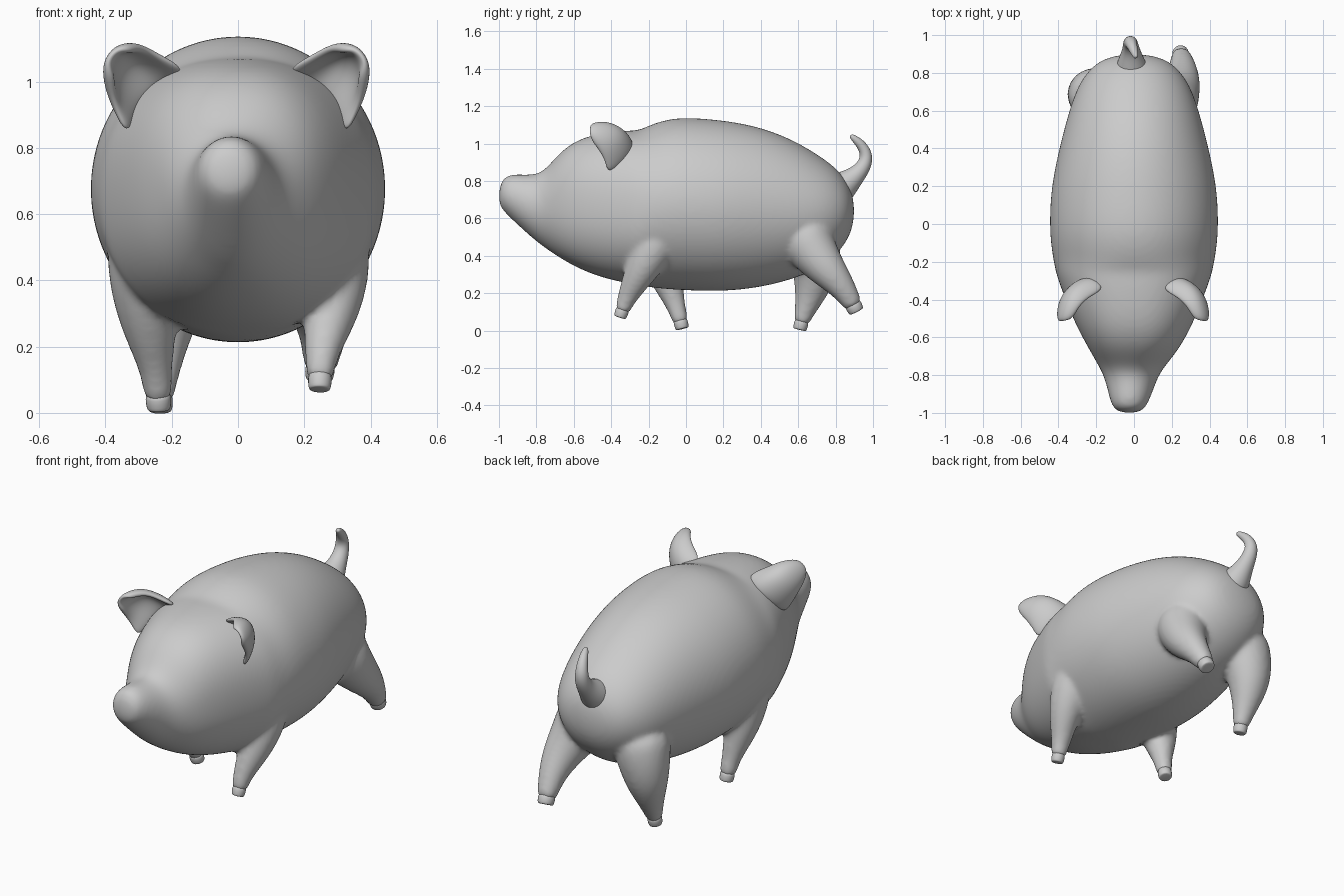
import bpy, bmesh
from math import cos, sin, pi
from mathutils import Vector

if "Cube" in bpy.data.objects:
    bpy.data.objects.remove(bpy.data.objects["Cube"])


def loft(bm, rings):
    """Bridge closed rings of points and cap both ends."""
    vr = [[bm.verts.new(p) for p in ring] for ring in rings]
    n = len(vr[0])
    for a, b in zip(vr, vr[1:]):
        for i in range(n):
            j = (i + 1) % n
            bm.faces.new((a[i], a[j], b[j], b[i]))
    bm.faces.new(vr[0][::-1])
    bm.faces.new(vr[-1])


def tube(bm, path, n=12):
    """Tapered tube along (x, y, z, radius) points."""
    pts = [Vector(p[:3]) for p in path]
    rings = []
    for i, p in enumerate(pts):
        t = (pts[min(i + 1, len(pts) - 1)] - pts[max(i - 1, 0)]).normalized()
        u = Vector((1, 0, 0))
        u = (u - t * u.dot(t)).normalized()
        v = t.cross(u)
        r = path[i][3]
        rings.append([p + u * r * cos(2 * pi * k / n) + v * r * sin(2 * pi * k / n)
                      for k in range(n)])
    loft(bm, rings)


def make(name, bm, levels=2):
    bmesh.ops.recalc_face_normals(bm, faces=bm.faces)
    me = bpy.data.meshes.new(name)
    bm.to_mesh(me)
    bm.free()
    for p in me.polygons:
        p.use_smooth = True
    ob = bpy.data.objects.new(name, me)
    bpy.context.collection.objects.link(ob)
    if levels:
        s = ob.modifiers.new("subsurf", 'SUBSURF')
        s.levels = s.render_levels = levels
    return ob


# Torso and head sections: y, top z, bottom z, half width, x shift
sections = [
    (-1.0, .75, .685, .03, -.025), (-.988, .795, .655, .07, -.025),
    (-.96, .832, .622, .094, -.025), (-.9, .838, .565, .115, -.02),
    (-.8, .83, .475, .145, -.015), (-.74, .873, .432, .185, -.01),
    (-.66, .972, .378, .24, 0), (-.55, 1.037, .318, .302, 0),
    (-.42, 1.062, .273, .357, 0), (-.3, 1.072, .249, .402, 0),
    (-.25, 1.072, .24, .417, 0), (-.18, 1.108, .227, .431, 0),
    (-.05, 1.146, .215, .45, 0), (.15, 1.132, .207, .445, 0),
    (.3, 1.111, .216, .42, 0), (.45, 1.073, .24, .385, 0),
    (.6, 1.007, .283, .345, 0), (.72, .932, .338, .303, 0),
    (.8, .873, .40, .253, 0), (.86, .80, .475, .19, 0),
    (.89, .73, .55, .11, 0), (.898, .67, .61, .03, 0)]
N = 32
bm = bmesh.new()
rings = []
for y, top, bot, w, cx in sections:
    e = .88 if -.7 < y < -.22 else 1    # squarer section across the head
    ring = []
    for k in range(N):
        c, s = cos(2 * pi * k / N), sin(2 * pi * k / N)
        px = abs(c) ** e * (1 if c > 0 else -1)
        pz = abs(s) ** e * (1 if s > 0 else -1)
        ring.append((cx + w * px, y, (top + bot) / 2 + (top - bot) / 2 * pz))
    rings.append(ring)
loft(bm, rings)

# Walking legs, flared where they enter the body
legs = {
    "front_right": [(.24, -.12, .56, .15), (.29, -.18, .44, .125), (.285, -.245, .31, .09),
                    (.255, -.305, .2, .06), (.248, -.335, .125, .044), (.247, -.345, .095, .04)],
    "front_left": [(-.24, -.17, .56, .15), (-.285, -.15, .44, .125), (-.272, -.105, .28, .095),
                   (-.25, -.06, .15, .055), (-.242, -.035, .07, .046), (-.24, -.026, .035, .043)],
    "back_right": [(.17, .62, .55, .17), (.215, .67, .43, .14), (.255, .76, .32, .105),
                   (.258, .835, .235, .075), (.25, .885, .155, .056), (.247, .9, .125, .05)],
    "back_left": [(-.17, .66, .55, .17), (-.215, .69, .42, .15), (-.238, .69, .28, .12),
                  (-.237, .655, .16, .075), (-.235, .625, .075, .05), (-.235, .614, .03, .043)],
}
for path in legs.values():
    tube(bm, path)

# Fuse torso and legs into one soft skin
body = make("body_with_legs", bm)
rm = body.modifiers.new("fuse", 'REMESH')
rm.mode = 'VOXEL'
rm.voxel_size = .013
rm.use_smooth_shade = True
sm = body.modifiers.new("soften", 'SMOOTH')
sm.factor = .5
sm.iterations = 10

# Hooves
for name, path in legs.items():
    a, b = Vector(path[-2][:3]), Vector(path[-1][:3])
    d = (b - a).normalized()
    r = path[-1][3]
    bm = bmesh.new()
    tube(bm, [(*(b + d * o), r * f) for o, f in
              ((-.03, .85), (-.01, .95), (.016, .9), (.025, .82), (.027, .7))])
    make(name + "_hoof", bm, 1)

# Curled tail
bm = bmesh.new()
tube(bm, [(-.01, .80, .74, .10), (-.015, .86, .79, .075), (-.015, .915, .835, .05),
          (-.018, .955, .885, .041), (-.02, .966, .935, .036), (-.012, .947, .982, .029),
          (.0, .915, 1.015, .023), (.008, .888, 1.037, .015), (.01, .88, 1.044, .008)])
make("tail", bm)

# Cupped ears, from the root row to the curled tip row
ear_rows = [
    [(.13, -.34, 1.03), (.22, -.27, 1.0), (.30, -.31, .92), (.32, -.42, .83)],
    [(.22, -.385, 1.075), (.31, -.325, 1.08), (.365, -.365, 1.0), (.35, -.43, .89)],
    [(.275, -.43, 1.105), (.345, -.42, 1.11), (.392, -.44, 1.03), (.37, -.455, .95)],
    [(.315, -.505, 1.095), (.355, -.515, 1.10), (.39, -.52, 1.06), (.372, -.505, 1.015)]]
for side, sx in (("right", 1), ("left", -1)):
    bm = bmesh.new()
    g = [[bm.verts.new((x * sx - (.01 if sx < 0 else 0), y, z)) for x, y, z in row]
         for row in ear_rows]
    for a, b in zip(g, g[1:]):
        for i in range(3):
            bm.faces.new((a[i], a[i + 1], b[i + 1], b[i]))
    ear = make("ear_" + side, bm, 0)
    so = ear.modifiers.new("thickness", 'SOLIDIFY')
    so.thickness = .035
    so.offset = 0
    ss = ear.modifiers.new("subsurf", 'SUBSURF')
    ss.levels = ss.render_levels = 3
